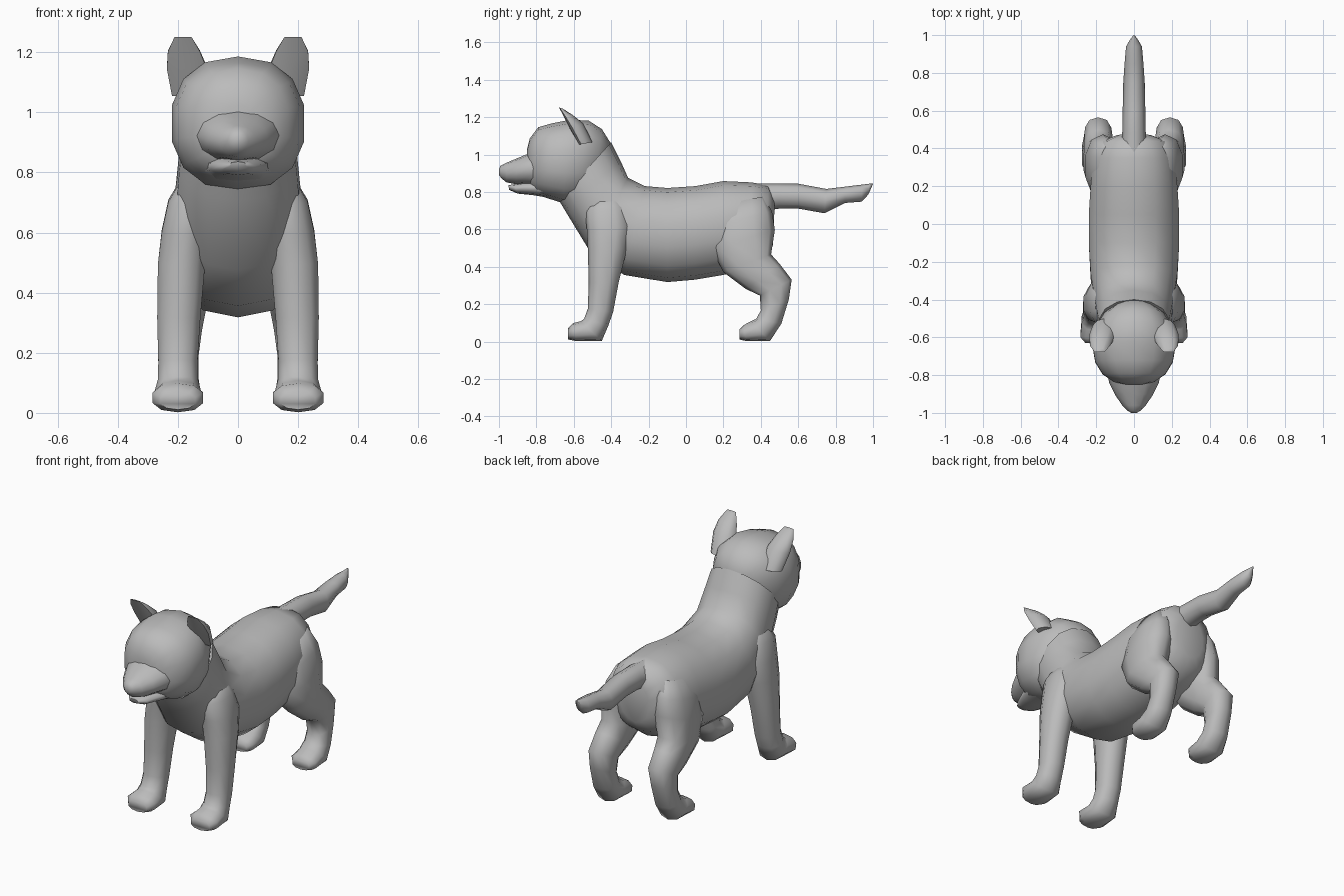
import bpy, bmesh, math
from mathutils import Vector

fur = bpy.data.materials.new("grey fur")
fur.diffuse_color = (0.5, 0.5, 0.5, 1)


def loft(name, sections, n=12, power=2.0, cup=1.0, side=1):
    """Skin rings; each is (y1, z1, y2, z2, centre x, half width) across two outline points."""
    bm = bmesh.new()
    rings = []
    for y1, z1, y2, z2, cx, w in sections:
        a, b = Vector((cx, y1, z1)), Vector((cx, y2, z2))
        mid, half = (a + b) / 2, (a - b) / 2
        ring = []
        for i in range(n):
            t = 2 * math.pi * i / n
            c, s = math.cos(t), math.sin(t)
            c = math.copysign(abs(c) ** (2 / power), c)
            s = math.copysign(abs(s) ** (2 / power), s)
            if c > 0:
                c *= cup
            p = mid + half * c + Vector((w * s, 0, 0))
            ring.append(bm.verts.new((p.x * side, p.y, p.z)))
        rings.append(ring)
    for r, q in zip(rings, rings[1:]):
        for i in range(n):
            j = (i + 1) % n
            bm.faces.new((r[i], r[j], q[j], q[i]))
    bm.faces.new(rings[0])
    bm.faces.new(rings[-1])
    bmesh.ops.recalc_face_normals(bm, faces=bm.faces)
    mesh = bpy.data.meshes.new(name)
    bm.to_mesh(mesh)
    bm.free()
    ob = bpy.data.objects.new(name, mesh)
    bpy.context.collection.objects.link(ob)
    mesh.materials.append(fur)
    bpy.ops.object.select_all(action='DESELECT')
    ob.select_set(True)
    bpy.context.view_layer.objects.active = ob
    bpy.ops.object.shade_smooth_by_angle(angle=math.radians(65))
    return ob


# Torso and neck, rump to nape
loft("body", [
    (.475, .76, .465, .52, 0, .09),
    (.44, .84, .43, .46, 0, .18),
    (.35, .855, .35, .40, 0, .22),
    (.20, .862, .20, .36, 0, .235),
    (.05, .835, .05, .335, 0, .245),
    (-.10, .825, -.10, .322, 0, .245),
    (-.22, .835, -.33, .36, 0, .235),
    (-.31, .88, -.51, .48, 0, .215),
    (-.35, .97, -.65, .71, 0, .20),
    (-.40, 1.07, -.68, .76, 0, .19)], n=14, power=2.2)

# Skull
loft("head", [
    (-.40, 1.06, -.43, .86, 0, .08),
    (-.45, 1.14, -.50, .79, 0, .16),
    (-.52, 1.185, -.58, .745, 0, .205),
    (-.62, 1.19, -.66, .745, 0, .225),
    (-.72, 1.17, -.74, .77, 0, .21),
    (-.79, 1.15, -.80, .79, 0, .17),
    (-.835, 1.09, -.835, .83, 0, .11),
    (-.85, 1.03, -.85, .87, 0, .05)], n=14, power=2.3)

# Muzzle and lower jaw
loft("muzzle", [
    (-.76, 1.04, -.76, .82, 0, .15),
    (-.84, 1.01, -.85, .84, 0, .13),
    (-.90, .985, -.91, .845, 0, .10),
    (-.96, .96, -.96, .855, 0, .062),
    (-.99, .945, -.985, .875, 0, .035),
    (-1.0, .925, -1.0, .895, 0, .015)], n=12)
loft("jaw", [
    (-.72, .87, -.72, .77, 0, .13),
    (-.84, .86, -.82, .787, 0, .095),
    (-.92, .845, -.90, .795, 0, .06),
    (-.95, .84, -.945, .815, 0, .03)], n=10)

# Tail
loft("tail", [
    (.38, .85, .40, .70, 0, .07),
    (.48, .85, .50, .715, 0, .062),
    (.60, .848, .60, .715, 0, .06),
    (.75, .82, .74, .69, 0, .057),
    (.85, .832, .85, .745, 0, .05),
    (.94, .843, .94, .752, 0, .042),
    (.98, .848, .975, .79, 0, .02),
    (1.0, .85, .998, .842, 0, .004)], n=8)

for side, label in ((1, "left"), (-1, "right")):
    # Ears, scooped on the front
    loft("ear_" + label, [
        (-.61, 1.05, -.50, 1.07, .155, .068),
        (-.655, 1.13, -.55, 1.17, .17, .07),
        (-.675, 1.20, -.605, 1.215, .18, .056),
        (-.688, 1.258, -.66, 1.25, .183, .03)], n=10, cup=.35, side=side)

    # Front legs, shoulder to toes
    loft("front_leg_" + label, [
        (-.50, .78, -.36, .80, .14, .045),
        (-.54, .70, -.31, .72, .155, .08),
        (-.53, .60, -.295, .62, .175, .082),
        (-.525, .50, -.315, .50, .188, .082),
        (-.52, .32, -.36, .32, .197, .075),
        (-.525, .18, -.39, .16, .20, .068),
        (-.545, .125, -.415, .09, .20, .07),
        (-.565, .112, -.45, .008, .20, .08),
        (-.605, .102, -.585, .006, .20, .088),
        (-.63, .075, -.63, .015, .20, .06)], n=10, power=2.3, side=side)

    # Hind legs, thigh to toes
    loft("hind_leg_" + label, [
        (.20, .74, .42, .78, .13, .06),
        (.14, .62, .46, .70, .15, .09),
        (.135, .50, .475, .60, .165, .095),
        (.20, .375, .455, .47, .18, .09),
        (.32, .285, .50, .42, .187, .08),
        (.395, .25, .565, .335, .19, .073),
        (.40, .17, .55, .23, .195, .066),
        (.375, .125, .51, .10, .198, .07),
        (.345, .112, .45, .008, .20, .078),
        (.305, .09, .325, .006, .20, .08),
        (.285, .07, .285, .015, .20, .055)], n=10, power=2.3, side=side)

# Rest the paws on the ground
for ob in bpy.data.objects:
    ob.location.z -= .004
